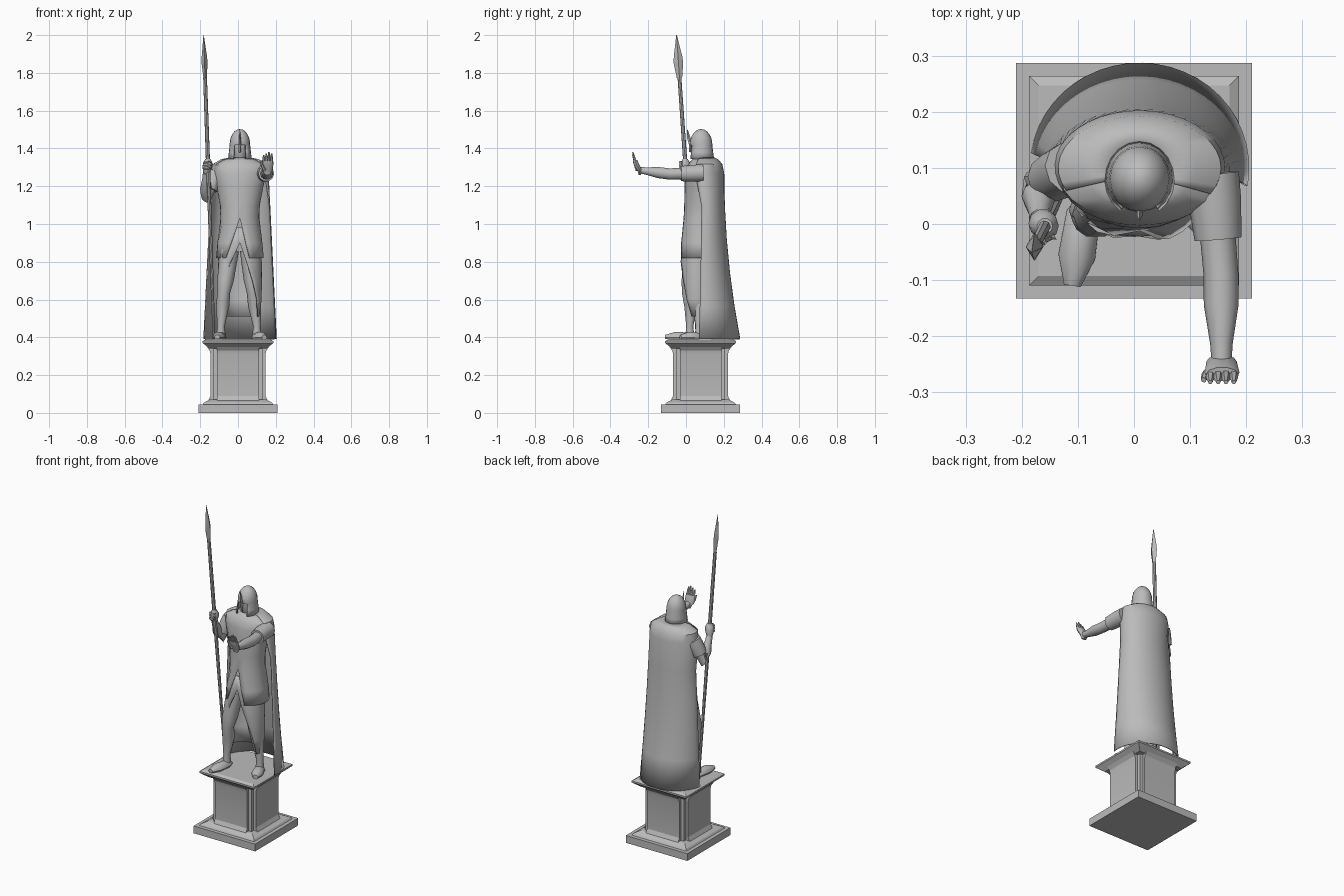
import bpy, bmesh
from math import sin, cos, pi, radians
from mathutils import Vector

cube = bpy.data.objects.get("Cube")
if cube:
    bpy.data.objects.remove(cube, do_unlink=True)

# Single stone colour
stone = bpy.data.materials.new("grey_stone")
stone.use_nodes = True
stone.diffuse_color = (.5, .5, .5, 1)
stone.node_tree.nodes["Principled BSDF"].inputs["Base Color"].default_value = stone.diffuse_color

GROUND = .39  # top of the pedestal


def skin(name, rings, closed=True, thickness=0, angle=40):
    """Bridge successive rings of points into one surface."""
    bm = bmesh.new()
    rows = [[bm.verts.new(point) for point in ring] for ring in rings]
    count = len(rows[0])
    for low, high in zip(rows, rows[1:]):
        for i in range(count if closed else count - 1):
            following = (i + 1) % count
            bm.faces.new((low[i], low[following], high[following], high[i]))
    if closed:
        bm.faces.new(reversed(rows[0]))
        bm.faces.new(rows[-1])
    bmesh.ops.remove_doubles(bm, verts=bm.verts, dist=.0005)
    bmesh.ops.recalc_face_normals(bm, faces=bm.faces)
    mesh = bpy.data.meshes.new(name)
    bm.to_mesh(mesh)
    bm.free()
    mesh.materials.append(stone)
    obj = bpy.data.objects.new(name, mesh)
    bpy.context.collection.objects.link(obj)
    bpy.ops.object.select_all(action='DESELECT')
    obj.select_set(True)
    bpy.context.view_layer.objects.active = obj
    bpy.ops.object.shade_smooth_by_angle(angle=radians(angle))
    if thickness:
        solid = obj.modifiers.new("cloth_thickness", 'SOLIDIFY')
        solid.thickness = thickness
        solid.offset = 0


def drape(name, centre_y, rings, opening, steps=24):
    """Cloth of elliptical rings (height, half width, half depth).

    The opening rule gives the angles left bare on each side of the front."""
    outline = []
    for height, width, depth in rings:
        left, right = opening(height)
        start, end = radians(left - 90), radians(270 - right)
        turns = [start + (end - start) * i / steps for i in range(steps + 1)]
        outline.append([(.01 + width * cos(turn), centre_y + depth * sin(turn), height)
                        for turn in turns])
    skin(name, outline, closed=False, thickness=.005)


def limb(name, path, sides=10, flat=1, floor=0):
    """Tapered tube along (point, radius) pairs, flattened across the x axis."""
    points = [point for point, radius in path]
    last = len(points) - 1
    rings = []
    for i, (point, radius) in enumerate(path):
        tangent = (points[min(i + 1, last)] - points[max(i - 1, 0)]).normalized()
        across = (Vector((1, 0, 0)) - tangent * tangent.x).normalized()
        other = tangent.cross(across) * flat
        ring = []
        for k in range(sides):
            turn = 2 * pi * k / sides
            corner = point + (across * cos(turn) + other * sin(turn)) * radius
            corner.z = max(corner.z, floor)
            ring.append(corner)
        rings.append(ring)
    skin(name, rings)


def block(name, profile, width=None, depth=None):
    """Stacked rectangles of (half size, height); width or depth may be fixed."""
    signs = ((-1, -1), (1, -1), (1, 1), (-1, 1))
    skin(name, [[(sx * (width or size), .077 + sy * (depth or size), height)
                 for sx, sy in signs] for size, height in profile], angle=20)


def leg(side, hip, knee, ankle, toe):
    """Bare leg and foot built from the joints."""
    calf = knee.lerp(ankle, .4) + Vector((0, .01, 0))
    sole = Vector((ankle.x, ankle.y, toe.z))
    limb(side + "_leg", [(hip, .05), (hip.lerp(knee, .7), .044), (knee, .034),
                         (calf, .035), (ankle, .02), (sole, .025)])
    limb(side + "_foot", [(sole.lerp(toe, -.25), .012), (sole, .03),
                          (sole.lerp(toe, .6), .033), (toe, .015)],
         flat=.9, floor=GROUND)


def arm(side, shoulder, elbow, wrist):
    """Short sleeve and bare arm built from the joints."""
    hem = shoulder.lerp(elbow, .65)
    limb(side + "_sleeve", [(shoulder, .047), (shoulder.lerp(hem, .4), .047), (hem, .042)])
    limb(side + "_arm", [(shoulder.lerp(hem, .7), .032), (elbow, .031),
                         (elbow.lerp(wrist, .35), .031), (elbow.lerp(wrist, .8), .02),
                         (wrist, .018)])


# Pedestal: moulded foot, core, raised panels, cornice
block("pedestal_foot", [(.21, 0), (.21, .045), (.187, .045), (.18, .055), (.15, .07)])
block("pedestal_core", [(.13, .06), (.13, .36)])
panel = [(.16, .06), (.145, .09), (.145, .31), (.15, .33), (.165, .35)]
block("pedestal_side_panels", panel, depth=.11)
block("pedestal_front_panels", panel, width=.11)
block("pedestal_cornice", [(.15, .34), (.175, .36), (.187, .37), (.187, .38), (.17, GROUND)])

# Legs and bare feet
leg("right", hip=Vector((-.045, .04, .86)), knee=Vector((-.075, .01, .64)),
    ankle=Vector((-.09, .02, .46)), toe=Vector((-.11, -.11, .4)))
leg("left", hip=Vector((.06, .06, .86)), knee=Vector((.08, .05, .64)),
    ankle=Vector((.1, .07, .46)), toe=Vector((.14, -.03, .4)))

# Long under-skirt, open over the right leg
drape("lower_skirt", .06,
      [(.98, .095, .07), (.9, .108, .08), (.8, .114, .09), (.7, .115, .09),
       (.6, .113, .09), (.51, .1, .08)],
      opening=lambda height: (max(0, .9 - height) * 175, max(0, .9 - height) * 245))

# Tunic with a slit at the front
drape("tunic", .08,
      [(.82, .124, .115), (.9, .117, .107), (1.03, .101, .09), (1.1, .103, .087),
       (1.2, .122, .085), (1.27, .138, .08), (1.31, .138, .07), (1.335, .09, .05),
       (1.35, .04, .035)],
      opening=lambda height: (max(0, 1.03 - height) * 115, max(0, 1.03 - height) * 175))

# Cape flaring from the shoulders to the plinth
SHOULDER = 1.27
falls = [i / 5 for i in range(5, -1, -1)]
hanging = [(SHOULDER - fall * (SHOULDER - GROUND), .15 + .043 * fall, .1 + .085 * fall ** 2)
           for fall in falls]
drape("cape", .1, hanging + [(1.315, .143, .09), (1.34, .1, .07), (1.352, .045, .045)],
      opening=lambda height: (80, 98) if height < 1.2 else (60, 64))

# Outstretched left arm with the palm raised
palm = Vector((.157, -.265, 1.32))
left_wrist = Vector((.156, -.245, 1.285))
arm("left", Vector((.14, .09, SHOULDER)), Vector((.155, -.09, 1.265)), left_wrist)
limb("left_palm", [(left_wrist - Vector((0, 0, .025)), .015), (left_wrist, .027),
                   (palm, .031), (palm + Vector((0, -.003, .015)), .029)], flat=.45)
for i in range(4):
    base = palm + Vector((.014 * (i - 1.5), 0, 0))
    reach = Vector((0, -.017, .06 - .008 * abs(i - 2)))
    limb("left_finger", [(base, .009), (base + reach * .6, .007), (base + reach, .004)], sides=6)
thumb = left_wrist + Vector((-.016, -.013, 0))
limb("left_thumb", [(thumb, .01), (thumb + Vector((-.012, -.01, .025)), .008),
                    (thumb + Vector((-.016, -.02, .05)), .005)], sides=6)

# Bent right arm gripping the spear
spear_foot, spear_tip = Vector((-.127, .06, GROUND)), Vector((-.182, -.05, 2))
grip = spear_foot.lerp(spear_tip, .58)
right_wrist = Vector((-.168, .01, SHOULDER))
arm("right", Vector((-.115, .1, SHOULDER)), Vector((-.17, .07, 1.14)), right_wrist)
limb("right_hand", [(right_wrist, .017), (right_wrist.lerp(grip, .6), .026),
                    (grip, .025), (grip + Vector((0, 0, .02)), .014)])
for i in range(3):
    knuckle = grip + Vector((-.018, -.014, -.03 + .016 * i))
    limb("right_finger", [(knuckle, .009), (knuckle + Vector((.018, -.012, 0)), .009),
                          (knuckle + Vector((.036, -.004, 0)), .007)], sides=6)

# Spear with a broad leaf-shaped head
head_base = spear_foot.lerp(spear_tip, .86)
limb("spear_shaft", [(spear_foot, .007), (grip, .011), (head_base, .01)], sides=8)
limb("spear_head", [(head_base, .009), (head_base.lerp(spear_tip, .35), .016),
                    (head_base.lerp(spear_tip, .5), .014), (spear_tip, .001)],
     sides=4, flat=1.6)

# Neck and head
limb("head", [(Vector((.01, .09, 1.33)), .03), (Vector((.01, .08, 1.36)), .032),
              (Vector((.01, .08, 1.39)), .042), (Vector((.01, .08, 1.43)), .042)], flat=1.1)

# Helmet: open face, flared guard, dome, nose bar and crest
BROW = 1.42
dome = [(BROW + .08 * sin(turn), .052 * cos(turn), .057 * cos(turn))
        for turn in (pi * i / 12 for i in range(7))]
drape("helmet", .08, [(1.345, .06, .066), (1.38, .056, .061), (BROW - .003, .052, .057)] + dome,
      opening=lambda height: (33, 33) if height < BROW else (0, 0), steps=16)
brow = Vector((.01, .025, BROW))
limb("nose_guard", [(brow + Vector((0, 0, .015)), .008), (brow - Vector((0, .004, .04)), .006)],
     sides=4)
limb("helmet_crest", [(brow, .005), (brow + Vector((0, -.01, .035)), .005),
                      (brow + Vector((0, -.018, .08)), .001)], sides=4, flat=1.8)
